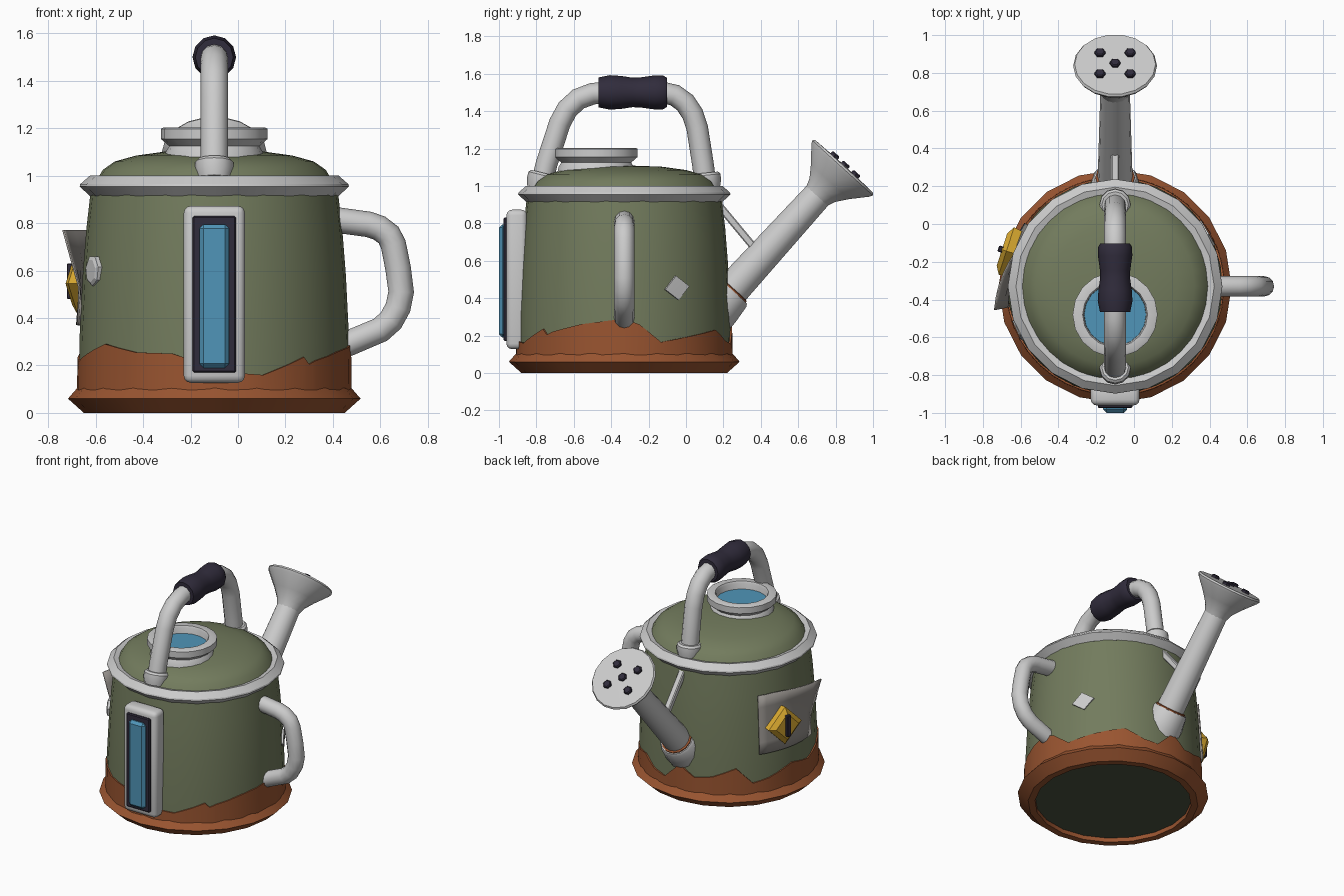
import bpy, bmesh, math
from mathutils import Matrix, Vector

if "Cube" in bpy.data.objects:
    bpy.data.objects.remove(bpy.data.objects["Cube"])

CX, CY = -0.10, -0.33   # axis of the can


def mat(name, rgb):
    m = bpy.data.materials.new(name)
    m.diffuse_color = (*rgb, 1)
    m.use_nodes = True
    m.node_tree.nodes["Principled BSDF"].inputs["Base Color"].default_value = m.diffuse_color
    return m


GREEN = mat("green_paint", (0.17, 0.20, 0.11))
UNDER = mat("dark_green", (0.07, 0.085, 0.05))
RUST = mat("rust", (0.32, 0.09, 0.03))
BLUE = mat("water_blue", (0.08, 0.30, 0.48))
DARK = mat("dark_rubber", (0.03, 0.025, 0.045))
YELLOW = mat("yellow", (0.70, 0.40, 0.03))
PAPER = mat("paper", (0.30, 0.28, 0.26))


def finish(name, bm, mtx=None, material=None, angle=35):
    bmesh.ops.remove_doubles(bm, verts=bm.verts, dist=1e-5)
    bmesh.ops.recalc_face_normals(bm, faces=bm.faces)
    me = bpy.data.meshes.new(name)
    bm.to_mesh(me)
    bm.free()
    if mtx is not None:
        me.transform(mtx)
    ob = bpy.data.objects.new(name, me)
    bpy.context.collection.objects.link(ob)
    if material:
        me.materials.append(material)
    smooth(ob, angle)
    return ob


def smooth(ob, angle=35):
    bpy.ops.object.select_all(action='DESELECT')
    ob.select_set(True)
    bpy.context.view_layer.objects.active = ob
    bpy.ops.object.shade_smooth_by_angle(angle=math.radians(angle))


def lathe(name, profile, segs, mtx, material=None, closed=False, angle=35):
    bm = bmesh.new()
    rings = [[bm.verts.new((r * math.cos(2 * math.pi * i / segs), r * math.sin(2 * math.pi * i / segs), z))
              for i in range(segs)] if r > 0 else [bm.verts.new((0, 0, z))] * segs for r, z in profile]
    pairs = list(zip(rings, rings[1:])) + ([(rings[-1], rings[0])] if closed else [])
    for a, b in pairs:
        for i in range(segs):
            j = (i + 1) % segs
            bm.faces.new(list(dict.fromkeys((a[i], a[j], b[j], b[i]))))
    return finish(name, bm, mtx, material, angle)


def box(name, size, mtx, bevel=0.0, material=None, segments=2):
    bm = bmesh.new()
    bmesh.ops.create_cube(bm, size=1, matrix=Matrix.Diagonal((*size, 1)))
    if bevel:
        bmesh.ops.bevel(bm, geom=bm.edges[:], offset=bevel, segments=segments, affect='EDGES', profile=0.5)
    return finish(name, bm, mtx, material)


def tube(name, pts, radius):
    cu = bpy.data.curves.new(name, 'CURVE')
    cu.dimensions = '3D'
    cu.bevel_depth, cu.bevel_resolution, cu.use_fill_caps = radius, 4, True
    sp = cu.splines.new('POLY')
    sp.points.add(len(pts) - 1)
    for p, c in zip(sp.points, pts):
        p.co = (*c, 1)
    ob = bpy.data.objects.new(name, cu)
    bpy.context.collection.objects.link(ob)
    bpy.ops.object.select_all(action='DESELECT')
    ob.select_set(True)
    bpy.context.view_layer.objects.active = ob
    bpy.ops.object.convert(target='MESH')
    smooth(bpy.context.object, 50)


def aim(loc, direction):
    q = Vector(direction).to_track_quat('Z', 'Y')
    return Matrix.Translation(loc) @ q.to_matrix().to_4x4()


def on_wall(az, r, z):
    # local z points out of the wall, local x points down
    a = math.radians(az)
    return (Matrix.Translation((CX + r * math.cos(a), CY + r * math.sin(a), z))
            @ Matrix.Rotation(a, 4, 'Z') @ Matrix.Rotation(math.pi / 2, 4, 'Y'))


AXIS = Matrix.Translation((CX, CY, 0))

# Can body, domed lid, rims and underside
lathe("body", [(0.570, 0.08), (0.569, 0.3), (0.555, 0.58), (0.540, 0.77), (0.522, 0.93)], 32, AXIS, GREEN)
lathe("dome", [(0.50, 0.975), (0.47, 1.025), (0.42, 1.06), (0.33, 1.085), (0.20, 1.103), (0, 1.11)], 32, AXIS, GREEN)
lathe("top_rim", [(0.525, 0.915), (0.568, 0.955), (0.565, 0.965), (0.525, 1.0), (0.49, 0.99), (0.49, 0.93)],
      20, AXIS, closed=True, angle=20)
lathe("base_rim", [(0.505, 0.0), (0.55, 0.0), (0.617, 0.06), (0.578, 0.105), (0.55, 0.105), (0.505, 0.04)],
      20, AXIS, RUST, True, 20)
lathe("underside", [(0, 0.03), (0.52, 0.03)], 32, AXIS, UNDER)

# Jagged rust band (azimuth, height)
edge = [(0, .29), (8, .26), (20, .165), (40, .2), (58, .23), (70, .17), (80, .155), (92, .27), (103, .2), (115, .22),
        (130, .28), (141, .17), (152, .19), (170, .25), (187, .215), (202, .25), (217, .29), (235, .255), (252, .25),
        (268, .2), (284, .165), (291, .16), (302, .2), (311, .235), (314, .205), (318, .22), (336, .26)]
bm = bmesh.new()
cols = []
for k, (a0, h0) in enumerate(edge):
    a1, h1 = edge[(k + 1) % len(edge)]
    a1 += 360 if a1 < a0 else 0
    for t in (0, 0.5):
        a, h = math.radians(a0 + (a1 - a0) * t), h0 + (h1 - h0) * t
        cols.append([bm.verts.new((r * math.cos(a), r * math.sin(a), z))
                     for r, z in ((0.579, 0.09), (0.577, h), (0.56, h))])
for k in range(len(cols)):
    a, b = cols[k], cols[(k + 1) % len(cols)]
    for i in range(2):
        bm.faces.new((a[i], b[i], b[i + 1], a[i + 1]))
finish("rust_band", bm, AXIS, RUST)

# Filler neck with water
NECK = Matrix.Translation((CX, -0.48, 0))
lathe("filler_neck", [(0.215, 1.05), (0.205, 1.10), (0.19, 1.125), (0.225, 1.155), (0.225, 1.198), (0.215, 1.203),
                      (0.172, 1.203), (0.165, 1.19), (0.16, 1.05)], 18, NECK, closed=True, angle=30)
lathe("water", [(0.165, 1.15), (0, 1.15)], 18, NECK, BLUE)

# Carrying handle with feet and grip
path = [(-.775, 1.0), (-.745, 1.12), (-.675, 1.335), (-.635, 1.41), (-.575, 1.465), (-.50, 1.493), (-.42, 1.5),
        (-.13, 1.5), (-.06, 1.485), (-.005, 1.445), (.035, 1.385), (.06, 1.31), (.09, 1.12), (.108, 0.98)]
tube("carry_handle", [(CX, y, z) for y, z in path], 0.058)
FOOT = [(0, -0.05), (0.072, -0.05), (0.082, -0.01), (0.082, 0.022), (0.07, 0.035), (0, 0.035)]
for name, y, d in (("front_foot", -0.768, 0.25), ("rear_foot", 0.105, -0.1)):
    lathe(name, FOOT, 12, aim((CX, y, 1.035), (0, d, 1)))
lathe("grip", [(0, 0), (0.08, 0), (0.092, 0.06), (0.088, 0.12), (0.079, 0.18), (0.08, 0.22), (0.091, 0.30),
               (0.09, 0.345), (0.078, 0.365), (0, 0.365)], 12, aim((CX, -0.467, 1.5), (0, 1, 0)), DARK)

# Side handle
side = [(.37, .82), (.44, .81), (.55, .795), (.595, .78), (.635, .75), (.655, .71), (.675, .61), (.688, .51),
        (.675, .445), (.645, .39), (.60, .35), (.47, .295), (.38, .265)]
tube("side_handle", [(x, CY, z) for x, z in side], 0.054)

# Water gauge on the front
for name, w, h, y0, y1, z, bev, m in (("gauge_frame", .258, .746, -.96, -.85, .50, .03, None),
                                      ("gauge_inset", .182, .66, -.975, -.90, .50, .006, DARK),
                                      ("gauge_window", .126, .605, -1.0, -.93, .4925, .018, BLUE)):
    box(name, (w, y1 - y0, h), Matrix.Translation((CX, (y0 + y1) / 2, z)), bev, m, 1 if m else 3)

# Spout, sleeve and sprinkler head along one slanted axis
SPOUT = aim((CX, 0.706, 0.952), (0, 0.673, 0.74))
lathe("spout", [(0.096, -0.80), (0.091, -0.62), (0.078, 0)], 16, SPOUT)
lathe("spout_sleeve", [(0.138, -0.90), (0.135, -0.80), (0.122, -0.70), (0.112, -0.685), (0.085, -0.685)], 14, SPOUT)
lathe("sleeve_rust", [(0.106, -0.70), (0.104, -0.678), (0.085, -0.672)], 14, SPOUT, RUST)
lathe("sprinkler_head", [(0.077, -0.01), (0.095, 0.035), (0.14, 0.095), (0.213, 0.178), (0.222, 0.195),
                         (0.214, 0.207), (0, 0.212)], 18, SPOUT)
for i, (u, v) in enumerate(((0, 0), (-.08, -.075), (.08, -.075), (-.08, .075), (.08, .075))):
    lathe(f"nozzle_{i + 1}", [(0.029, 0.19), (0.029, 0.222), (0.022, 0.228), (0, 0.228)], 6,
          SPOUT @ Matrix.Translation((u, v, 0)), DARK)
box("spout_brace", (0.042, 0.04, 0.30), aim((CX, 0.265, 0.79), (0, 0.64, -0.77)), 0.006, None, 1)

# Curled paper notice on the left wall
bm = bmesh.new()
N, M = 8, 5
grid = []
for i in range(N + 1):
    row = []
    for j in range(M + 1):
        u, v = i / N, j / M
        a, z = math.radians(145 + 46 * u), 0.37 + 0.40 * v
        r = 0.583 - 0.03 * v + 0.10 * max(0, u + v - 1.3) / 0.7 + 0.012 * max(0, 0.3 - u)
        row.append(bm.verts.new((r * math.cos(a), r * math.sin(a), z)))
    grid.append(row)
for i in range(N):
    for j in range(M):
        bm.faces.new((grid[i][j], grid[i + 1][j], grid[i + 1][j + 1], grid[i][j + 1]))
paper = finish("paper_notice", bm, AXIS, PAPER)
sol = paper.modifiers.new("thickness", 'SOLIDIFY')
sol.thickness = 0.008

# Yellow hazard diamond with a dark bar
lathe("hazard_diamond", [(0.125, -0.02), (0.132, 0.03), (0.09, 0.055), (0, 0.055)], 4,
      on_wall(162, 0.575, 0.545), YELLOW, angle=20)
box("hazard_bar", (0.15, 0.034, 0.03), on_wall(162, 0.635, 0.555), 0.005, DARK, 1)

# Bare metal patches on the wall
PATCH = [(0, -0.02), (0.065, -0.02), (0.065, 0.008), (0.05, 0.016), (0, 0.016)]
lathe("left_stud", PATCH, 7, on_wall(204, 0.556, 0.60), angle=20)
lathe("right_patch", PATCH[:3] + [(0, 0.01)], 4,
      on_wall(30, 0.561, 0.455) @ Matrix.Rotation(0.12, 4, 'Z') @ Matrix.Diagonal((1, 1.15, 1, 1)), angle=20)
